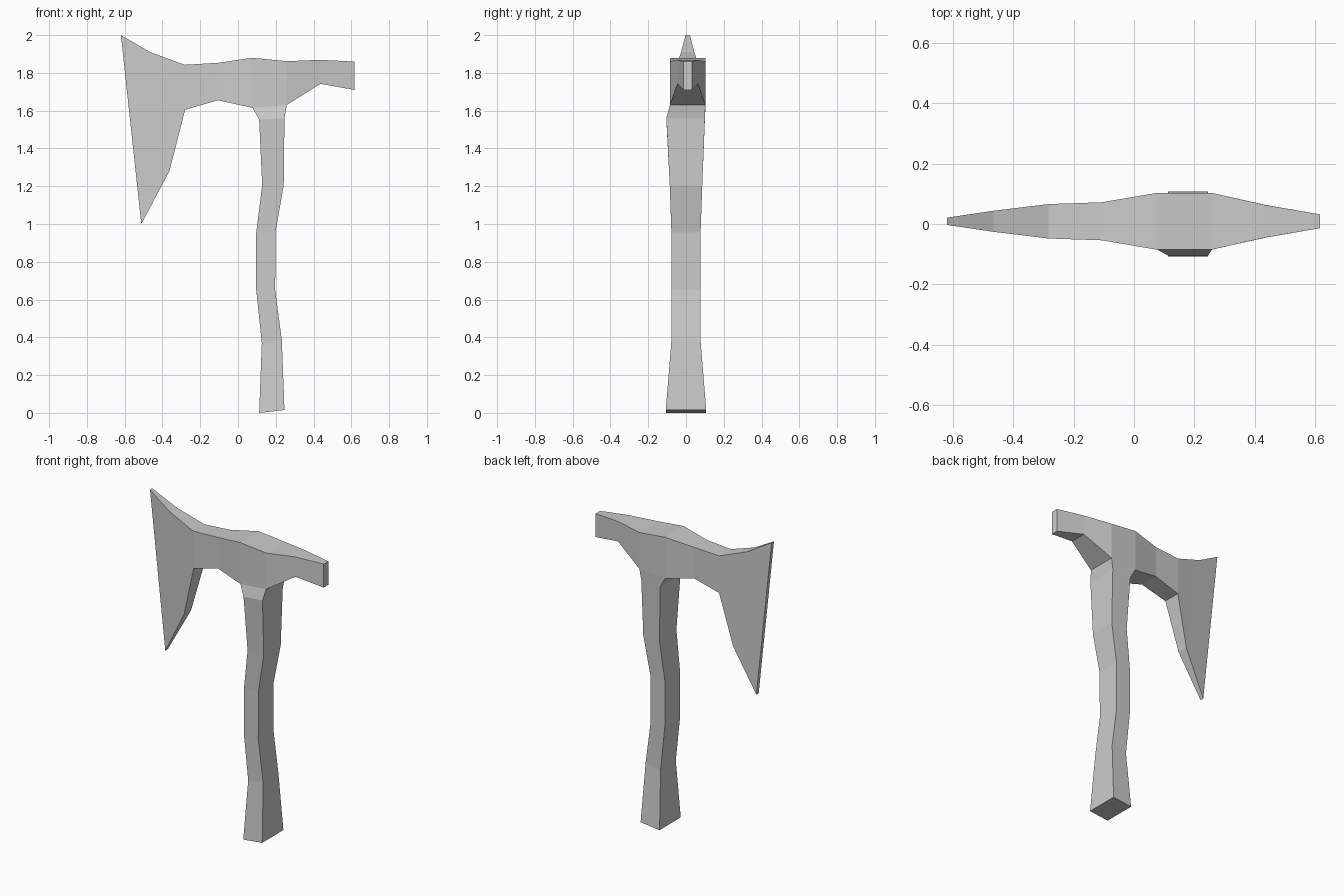
import bpy, bmesh

if "Cube" in bpy.data.objects:
    bpy.data.objects.remove(bpy.data.objects["Cube"])


def loft(name, rings, cap_end=True, skip=None):
    """Join four-sided rings into a mesh; skip = (segment, side) left open."""
    bm = bmesh.new()
    vs = [[bm.verts.new(p) for p in ring] for ring in rings]
    for i in range(len(vs) - 1):
        for k in range(4):
            if (i, k) != skip:
                a, b, n = vs[i], vs[i + 1], (k + 1) % 4
                bm.faces.new((a[k], a[n], b[n], b[k]))
    bm.faces.new(vs[0])
    if cap_end:
        bm.faces.new(vs[-1])
    bmesh.ops.recalc_face_normals(bm, faces=bm.faces)
    if bm.calc_volume(signed=True) < 0:
        bmesh.ops.reverse_faces(bm, faces=bm.faces)
    mesh = bpy.data.meshes.new(name)
    bm.to_mesh(mesh)
    bm.free()
    obj = bpy.data.objects.new(name, mesh)
    bpy.context.collection.objects.link(obj)
    return obj


# Axe head: top x, top z, bottom x, bottom z, half thickness
CY = 0.009
head = [
    (-0.62, 2.0, -0.512, 1.0, 0.012),
    (-0.465, 1.91, -0.363, 1.28, 0.035),
    (-0.283, 1.843, -0.28, 1.605, 0.057),
    (-0.107, 1.853, -0.106, 1.655, 0.063),
    (0.075, 1.88, 0.077, 1.615, 0.094),
    (0.258, 1.862, 0.258, 1.63, 0.094),
    (0.435, 1.869, 0.437, 1.742, 0.054),
    (0.616, 1.86, 0.616, 1.71, 0.023),
]
loft("axe_head",
     [[(tx, CY - h, tz), (tx, CY + h, tz), (bx, CY + h, bz), (bx, CY - h, bz)]
      for tx, tz, bx, bz, h in head], skip=(4, 2))

# Curved handle flowing into the head: left x, z, right x, z, y centre, half depth
handle = [
    (0.112, 0.0, 0.246, 0.015, 0.0, 0.107),
    (0.126, 0.37, 0.232, 0.385, 0.0, 0.077),
    (0.096, 0.655, 0.197, 0.65, 0.0, 0.077),
    (0.096, 0.95, 0.198, 0.955, 0.0, 0.077),
    (0.128, 1.205, 0.242, 1.205, 0.0, 0.086),
    (0.112, 1.552, 0.246, 1.561, -0.002, 0.102),
    (0.077, 1.615, 0.258, 1.63, CY, 0.094),
]
loft("handle",
     [[(lx, c - h, lz), (rx, c - h, rz), (rx, c + h, rz), (lx, c + h, lz)]
      for lx, lz, rx, rz, c, h in handle], cap_end=False)
